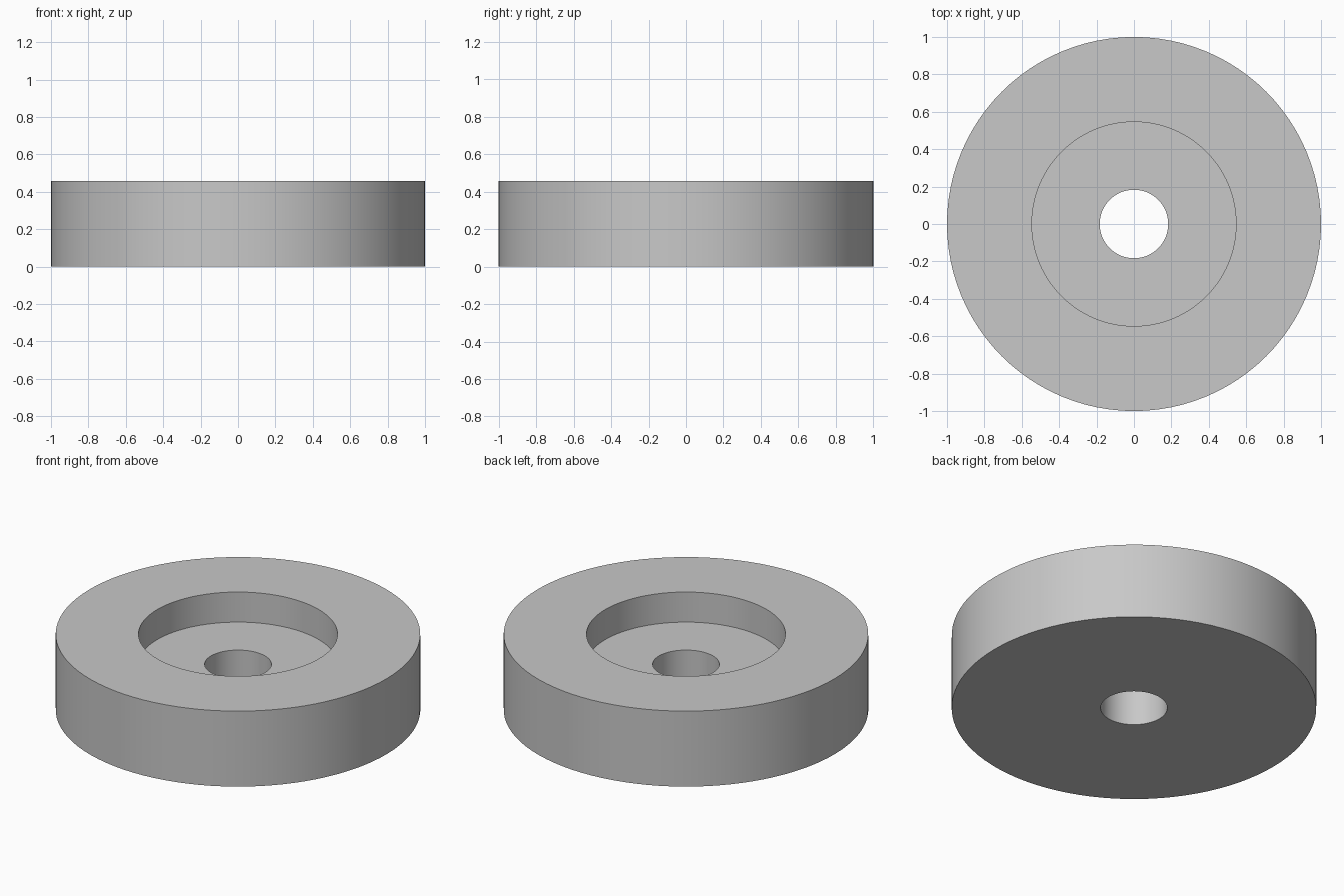
import bpy
import bmesh
import math

cube = bpy.data.objects.get("Cube")
if cube:
    bpy.data.objects.remove(cube, do_unlink=True)

SEGMENTS = 96
OUTER, RECESS, BORE = 1.0, 0.546, 0.183
HEIGHT, FLOOR = 0.457, 0.275

grey = bpy.data.materials.new("plain grey")
grey.use_nodes = True
colour = (0.58, 0.58, 0.58, 1.0)
grey.diffuse_color = colour
grey.node_tree.nodes["Principled BSDF"].inputs["Base Color"].default_value = colour

# Closed cross-section: outer wall, rim, recess wall, recess floor, bore
profile = [(OUTER, 0), (OUTER, HEIGHT), (RECESS, HEIGHT),
           (RECESS, FLOOR), (BORE, FLOOR), (BORE, 0)]

# Revolve the cross-section around z
bm = bmesh.new()
verts = [bm.verts.new((r, 0, z)) for r, z in profile]
edges = [bm.edges.new((verts[i - 1], verts[i])) for i in range(len(verts))]
bmesh.ops.spin(bm, geom=verts + edges, cent=(0, 0, 0), axis=(0, 0, 1),
               angle=math.tau, steps=SEGMENTS, use_merge=True)
bmesh.ops.remove_doubles(bm, verts=bm.verts, dist=1e-5)
bmesh.ops.recalc_face_normals(bm, faces=bm.faces)

mesh = bpy.data.meshes.new("recessed_disc")
bm.to_mesh(mesh)
bm.free()
mesh.materials.append(grey)
disc = bpy.data.objects.new("recessed_disc", mesh)
bpy.context.collection.objects.link(disc)

# Smooth round walls with crisp rims
bpy.ops.object.select_all(action="DESELECT")
disc.select_set(True)
bpy.context.view_layer.objects.active = disc
bpy.ops.object.shade_smooth_by_angle(angle=math.radians(30))
